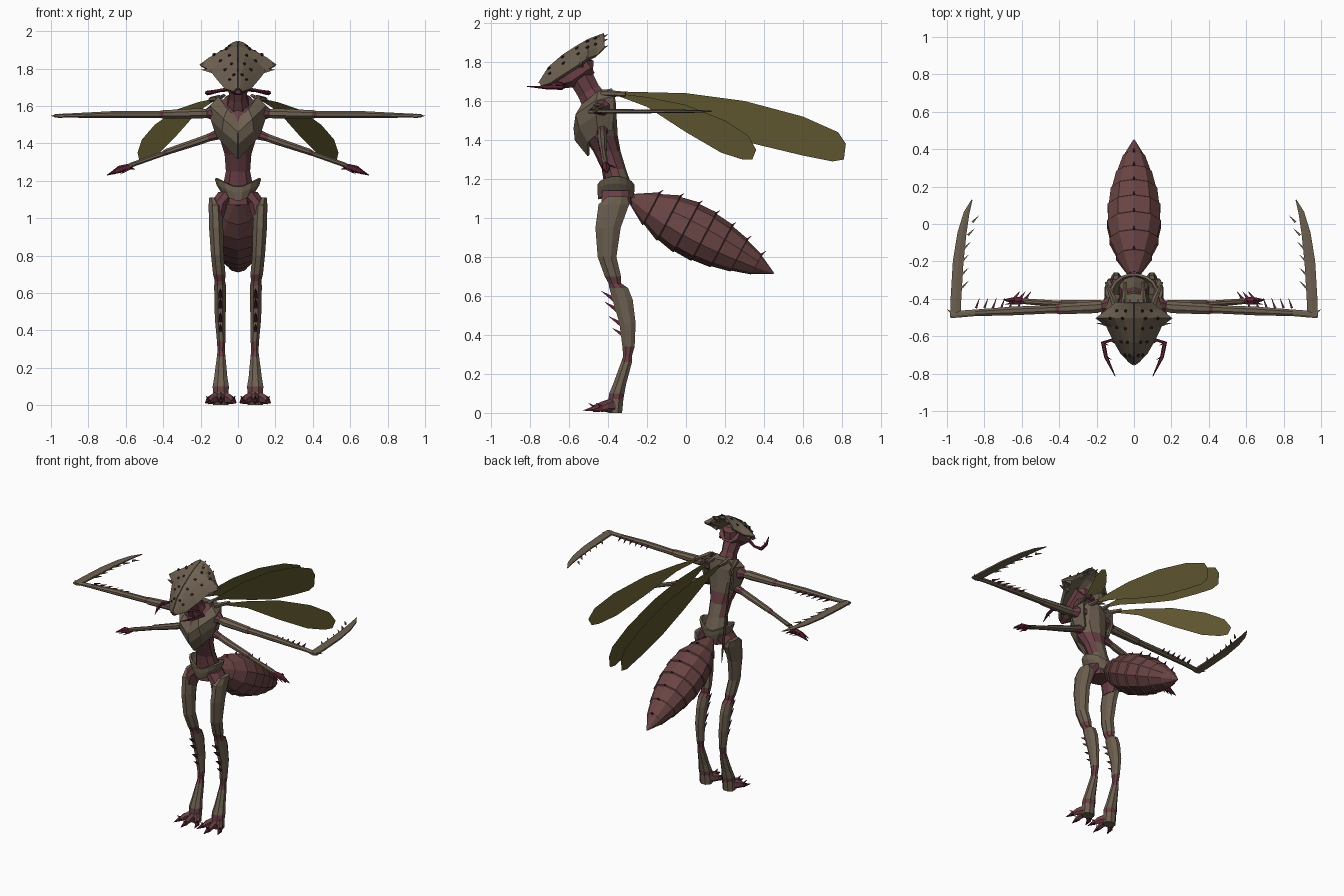
import bpy
import bmesh
import math
from mathutils import Vector

if "Cube" in bpy.data.objects:
    bpy.data.objects.remove(bpy.data.objects["Cube"])


def material(name, color):
    mat = bpy.data.materials.new(name)
    mat.use_nodes = True
    mat.diffuse_color = (*color, 1)
    bsdf = mat.node_tree.nodes["Principled BSDF"]
    bsdf.inputs["Base Color"].default_value = (*color, 1)
    bsdf.inputs["Roughness"].default_value = .8
    return mat


SHELL = material("brown shell", (.15, .115, .08))
SKIN = material("dusky rose skin", (.14, .05, .058))
BELLY = material("abdomen rose", (.145, .058, .058))
CLAW = material("crimson claw", (.1, .015, .032))
WING = material("olive wing", (.11, .09, .028))
DARK = material("dark pits", (.025, .015, .014))


def finish(name, bm, mats, mirror=False, thick=0):
    """Turn a bmesh into an object, optionally mirrored and thickened."""
    bmesh.ops.recalc_face_normals(bm, faces=bm.faces[:])
    mesh = bpy.data.meshes.new(name)
    bm.to_mesh(mesh)
    bm.free()
    for mat in mats:
        mesh.materials.append(mat)
    obj = bpy.data.objects.new(name, mesh)
    bpy.context.collection.objects.link(obj)
    if thick:
        mod = obj.modifiers.new("thickness", "SOLIDIFY")
        mod.thickness = thick
        mod.offset = 0
    if mirror:
        obj.modifiers.new("mirror", "MIRROR").use_clip = True
    return obj


def loft(bm, rings, side=(1, 0, 0), sides=8, axis=None, bands=(), slot=0, caps=True):
    """Skin elliptical rings (x, y, z, half width along side, other half width)."""
    loops = []
    for i, (x, y, z, a, b) in enumerate(rings):
        before, after = rings[max(i - 1, 0)], rings[min(i + 1, len(rings) - 1)]
        t = Vector(axis or [q - p for p, q in zip(before[:3], after[:3])]).normalized()
        u = Vector(side)
        u = (u - t * u.dot(t)).normalized()
        v = t.cross(u)
        angles = [math.tau * (k + .5) / sides for k in range(sides)]
        loops.append([bm.verts.new(Vector((x, y, z)) + u * a * math.cos(w) + v * b * math.sin(w))
                      for w in angles])
    for i, (low, high) in enumerate(zip(loops, loops[1:])):
        for k in range(sides):
            n = (k + 1) % sides
            face = bm.faces.new((low[k], low[n], high[n], high[k]))
            face.material_index = 1 if i in bands else slot
    if caps:
        for loop in (loops[0], loops[-1]):
            bm.faces.new(loop).material_index = slot


def spike(bm, base, tip, radius, slot=0):
    """Slender four-sided thorn."""
    direction = Vector(tip) - Vector(base)
    side = (0, 1, 0) if abs(direction.y) < direction.length * .7 else (1, 0, 0)
    loft(bm, [(*base, radius, radius), (*tip, .001, .001)], side, 4, slot=slot)


def sheet(bm, rows):
    """Quad grid through rows of points."""
    grid = [[bm.verts.new(p) for p in row] for row in rows]
    for r, s in zip(grid, grid[1:]):
        for k in range(len(r) - 1):
            bm.faces.new((r[k], r[k + 1], s[k + 1], s[k]))


# Torso: rose core whose upper back is shell
bm = bmesh.new()
torso = [(1.65, -.41, .07, .04), (1.59, -.445, .12, .085), (1.5, -.455, .125, .1),
         (1.42, -.44, .1, .09), (1.34, -.405, .075, .07), (1.25, -.37, .068, .062),
         (1.17, -.35, .085, .07), (1.07, -.35, .08, .08)]
loft(bm, [(0, y, z, a, b) for z, y, a, b in torso], sides=10, axis=(0, 0, -1))
bm.normal_update()
for f in bm.faces:
    c = f.calc_center_median()
    if c.y > -.42 and c.z > 1.4 or c.y > -.33 and c.z > 1.2:
        f.material_index = 1
finish("torso", bm, [SKIN, SHELL])

# Chest plate: folded V with raised middle row
bm = bmesh.new()
sheet(bm, [[(0, -.535, 1.53), (.055, -.53, 1.58), (.1, -.45, 1.645), (.07, -.38, 1.66)],
           [(0, -.57, 1.46), (.075, -.56, 1.53), (.145, -.46, 1.6), (.12, -.37, 1.62)],
           [(0, -.565, 1.4), (.08, -.545, 1.47), (.14, -.46, 1.53), (.12, -.37, 1.54)],
           [(0, -.5, 1.32), (.065, -.5, 1.39), (.11, -.45, 1.44), (.1, -.38, 1.45)]])
finish("chest_plate", bm, [SHELL], True, .014)

# Neck and lower head
bm = bmesh.new()
loft(bm, [(0, -.52, 1.82, .06, .05), (0, -.545, 1.73, .06, .075),
          (0, -.5, 1.65, .05, .065), (0, -.45, 1.57, .08, .08)])
loft(bm, [(0, -.745, 1.675, .015, .012), (0, -.68, 1.69, .05, .035),
          (0, -.6, 1.72, .075, .06), (0, -.5, 1.79, .08, .06)])
finish("neck_and_jaw", bm, [SKIN])

# Head crest: arched mask, each row is crest line then rim
mask = [(-.75, 1.69, -.735, 1.675, .02), (-.7, 1.77, -.69, 1.69, .065),
        (-.63, 1.83, -.62, 1.735, .105), (-.56, 1.875, -.54, 1.785, .145),
        (-.5, 1.91, -.5, 1.815, .2), (-.46, 1.925, -.46, 1.83, .14),
        (-.42, 1.94, -.42, 1.87, .09)]


def mask_point(row, s):
    yc, zc, ye, ze, w = row
    return Vector((w * s, yc + (ye - yc) * s, zc + (ze - zc) * s ** 1.7))


bm = bmesh.new()
sheet(bm, [[mask_point(r, s / 4) for s in range(5)] for r in mask])
finish("head_crest", bm, [SHELL], True, .018)
bm = bmesh.new()
spike(bm, (.12, -.54, 1.785), (.2, -.53, 1.795), .02)
spike(bm, (.13, -.5, 1.82), (.2, -.51, 1.825), .02)
for s in (.25, .6, .95):
    p = mask_point(mask[-1], s)
    spike(bm, p - Vector((0, .03, .015)), p + Vector((0, .02, .008)), .018)
finish("crest_points", bm, [SHELL], True)

# Dark pits along the crest
bm = bmesh.new()
for row in mask[1:6]:
    for s in (.3, .62):
        p = mask_point(row, s)
        normal = Vector((s * .6, -.5, .75)).normalized()
        loft(bm, [(*(p + normal * h), .009, .009) for h in (.007, .014)], sides=6)
finish("crest_pits", bm, [DARK], True)

# Mouth feelers
bm = bmesh.new()
feeler = [(.05, -.66, 1.69), (.12, -.62, 1.68), (.165, -.635, 1.67), (.15, -.71, 1.67), (.1, -.815, 1.675)]
loft(bm, [(*p, r, r) for p, r in zip(feeler, (.012, .009, .013, .011, .002))], (0, 0, 1), 5)
for p in feeler[2:4]:
    spike(bm, p, (p[0] - .03, p[1] - .015, p[2]), .008)
finish("mouth_feelers", bm, [CLAW], True)

# Wings: upright single sheets, the hind pair splayed outward
fore = [(-.4, 1.65), (0, 1.64), (.3, 1.6), (.6, 1.52), (.78, 1.44), (.82, 1.38), (.81, 1.3),
        (.75, 1.29), (.6, 1.32), (.35, 1.38), (.1, 1.47), (-.2, 1.59)]
hind = [(-.4, 1.645), (-.2, 1.62), (0, 1.58), (.2, 1.5), (.32, 1.42), (.36, 1.35),
        (.34, 1.3), (.29, 1.3), (.18, 1.335), (0, 1.44), (-.2, 1.57)]
for name, outline, base, slope in (("fore_wings", fore, .048, 0), ("hind_wings", hind, .1, .575)):
    bm = bmesh.new()
    bm.faces.new([bm.verts.new((base + slope * (y + .4), y, z)) for y, z in outline])
    finish(name, bm, [WING], True)
bm = bmesh.new()
for x, tip in ((.048, .048), (.1, .15)):
    loft(bm, [(x, -.43, 1.64, .022, .02), (tip, -.31, 1.635, .008, .012)], sides=6)
finish("wing_roots", bm, [SHELL], True)

# Raptorial arms: shoulder, long upper arm, curved flat blade
bm = bmesh.new()
loft(bm, [(.08, -.43, 1.57, .05, .045), (.14, -.435, 1.565, .045, .042), (.17, -.44, 1.56, .028, .025),
          (.2, -.445, 1.56, .034, .03), (.4, -.455, 1.555, .03, .024), (.42, -.455, 1.555, .024, .02),
          (.65, -.465, 1.555, .025, .02), (.85, -.475, 1.55, .019, .014), (.98, -.485, 1.547, .02, .01)],
     (0, 1, 0), bands=(0, 1, 4))
loft(bm, [(.955, -.5, 1.547, .033, .01), (.952, -.4, 1.547, .033, .012), (.94, -.2, 1.547, .033, .01),
          (.92, -.05, 1.547, .028, .009), (.895, .06, 1.547, .018, .007), (.866, .13, 1.547, .003, .003)],
     sides=6)
finish("raptorial_arms", bm, [SHELL, SKIN], True)
bm = bmesh.new()
for i in range(6):
    y = -.34 + i * .07
    x = .92 - .5 * max(0, y + .2) ** 1.4
    spike(bm, (x, y, 1.547), (x - .035, y + .035, 1.547), .009, 1)
    x = .62 + i * .045
    spike(bm, (x, -.45, 1.555), (x - .02, -.395, 1.55), .009)
spike(bm, (.96, -.49, 1.547), (1, -.455, 1.547), .012, 1)
finish("arm_thorns", bm, [CLAW, SHELL], True)

# Lower arms with clawed hands
bm = bmesh.new()
loft(bm, [(.07, -.43, 1.46, .035, .035), (.16, -.43, 1.43, .022, .022), (.2, -.43, 1.415, .026, .022),
          (.38, -.425, 1.355, .021, .018), (.4, -.425, 1.345, .016, .014), (.57, -.415, 1.285, .017, .014),
          (.6, -.41, 1.27, .012, .012)], (0, 1, 0), bands=(0, 3))
finish("lower_arms", bm, [SHELL, SKIN], True)
bm = bmesh.new()
loft(bm, [(.57, -.415, 1.28, .014, .014), (.63, -.41, 1.262, .024, .02), (.7, -.405, 1.23, .002, .002)],
     (0, 1, 0), 6)
for x in (.58, .61, .64):
    spike(bm, (x, -.4, 1.27), (x - .03, -.36, 1.26), .011)
    spike(bm, (x, -.42, 1.265), (x + .05, -.43, 1.235), .01)
finish("hand_claws", bm, [CLAW], True)

# Pelvis belt with raised hip points and a dipped front
bm = bmesh.new()
loft(bm, [(0, -.36, 1.1, .075, .085), (0, -.36, 1.14, .11, .09), (0, -.36, 1.17, .12, .09)],
     sides=16, axis=(0, 0, 1), caps=False)
for v in bm.verts:
    v.co.z += .055 * abs(v.co.x) / .12 - .01
finish("pelvis_belt", bm, [SHELL], thick=.014)
bm = bmesh.new()
loft(bm, [(.05, -.36, 1.14, .06, .075), (.1, -.365, 1.08, .05, .075), (.11, -.38, 1, .035, .06)], axis=(0, 0, -1))
loft(bm, [(0, -.34, 1.12, .03, .03), (0, -.2, 1.07, .035, .035)])
finish("hips", bm, [SKIN], True)

# Legs: thigh, knee and shin in one run of level rings
leg = [(1.11, .135, -.35, .02, .055), (1.07, .122, -.37, .038, .085), (.95, .117, -.4, .041, .07),
       (.8, .11, -.405, .037, .052), (.7, .1, -.375, .036, .045), (.665, .097, -.365, .03, .035),
       (.64, .096, -.345, .034, .052), (.58, .095, -.325, .034, .056), (.46, .095, -.3, .031, .045),
       (.34, .09, -.295, .024, .034), (.29, .09, -.3, .021, .024), (.26, .09, -.305, .025, .03),
       (.15, .092, -.34, .038, .036), (.1, .092, -.355, .047, .042), (.07, .092, -.36, .045, .042),
       (.0, .092, -.365, .045, .04)]
bm = bmesh.new()
loft(bm, [(x, y, z, a, b) for z, x, y, a, b in leg], axis=(0, 0, -1), bands=(4, 5, 9, 10, 13))
finish("legs", bm, [SHELL, SKIN], True)
bm = bmesh.new()
for z in (.61, .555, .48, .42):
    y = -.375 + (.61 - z) * .3
    spike(bm, (.094, y + .01, z - .03), (.094, y - .06, z + .015), .018)
finish("shin_thorns", bm, [CLAW], True)

# Feet: three splayed toes ending in claws
bm = bmesh.new()
for dx, reach in ((-.065, .06), (0, .1), (.065, .06)):
    x = .092
    loft(bm, [(x + dx * .3, -.37, .04, .026, .038), (x + dx * .8, -.38 - reach * .5, .032, .02, .026),
              (x + dx, -.38 - reach, .02, .014, .016)], sides=6)
    spike(bm, (x + dx, -.37 - reach, .022), (x + dx * 1.3, -.43 - reach, .012), .018, 1)
    spike(bm, (x + dx, -.37 - reach, .03), (x + dx * 1.2, -.4 - reach, .05), .01, 1)
finish("feet", bm, [SKIN, CLAW], True)

# Abdomen: overlapping segments stepping along a slanted axis
start, end = Vector((0, -.27, 1.095)), Vector((0, .45, .715))
widths = [.035, .1, .138, .152, .148, .13, .1, .062, .004]
bm, thorns, rings = bmesh.new(), bmesh.new(), []
axis = (end - start).normalized()
up = Vector((0, -axis.z, axis.y))
count = len(widths) - 1
for i, w in enumerate(widths):
    p = start.lerp(end, i / count)
    rings.append((*p, w, w * .95))
    if 0 < i < count:
        rings.append((*(p + axis * .006), w - .007, w * .95 - .007))
        top = p + up * w * .88
        spike(thorns, top, top + up * .028 + axis * .012, .009)
loft(bm, rings, sides=10, axis=axis)
finish("abdomen", bm, [BELLY])
finish("abdomen_thorns", thorns, [CLAW])
